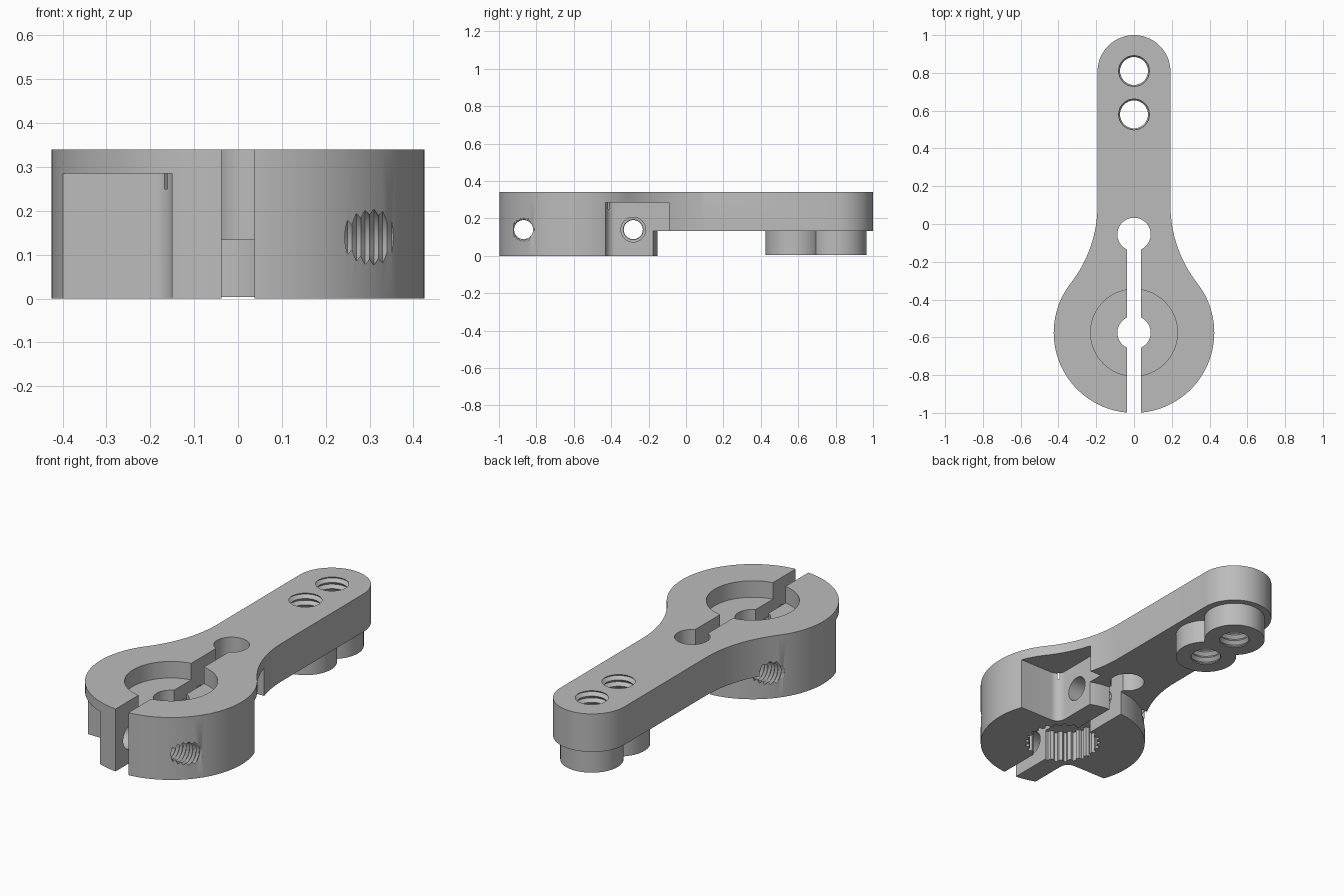
import bpy, bmesh
from math import sin, cos, pi, radians, atan2
from mathutils import Matrix, Vector

if "Cube" in bpy.data.objects:
    bpy.data.objects.remove(bpy.data.objects["Cube"], do_unlink=True)

TOP = 0.34       # overall height
UNDER = 0.133    # underside of the arm
HUB_Y = -0.575   # centre of the clamp hub
HUB_R = 0.425
ARM_R = 0.193    # half width of the arm
SCREW_Z = 0.14

grey = bpy.data.materials.new("satin grey metal")
grey.use_nodes = True
grey.diffuse_color = (0.5, 0.5, 0.5, 1)
grey.node_tree.nodes["Principled BSDF"].inputs["Base Color"].default_value = (0.5, 0.5, 0.5, 1)


def arc(cx, cy, r, a0, a1, n):
    """Points along an arc, angles in degrees."""
    angles = [radians(a0 + (a1 - a0) * i / n) for i in range(n + 1)]
    return [(cx + r * cos(a), cy + r * sin(a)) for a in angles]


def finish(name, bm):
    bmesh.ops.recalc_face_normals(bm, faces=bm.faces)
    mesh = bpy.data.meshes.new(name)
    bm.to_mesh(mesh)
    bm.free()
    mesh.materials.append(grey)
    obj = bpy.data.objects.new(name, mesh)
    bpy.context.collection.objects.link(obj)
    return obj


def prism(name, points, z0, z1, top_bevel=0, bottom_bevel=0):
    """Extrude a flat outline, optionally rounding its rims."""
    bm = bmesh.new()
    low = [bm.verts.new((x, y, z0)) for x, y in points]
    high = [bm.verts.new((x, y, z1)) for x, y in points]
    n = len(points)
    bottom, top = bm.faces.new(low[::-1]), bm.faces.new(high)
    for i in range(n):
        j = (i + 1) % n
        bm.faces.new((low[i], low[j], high[j], high[i]))
    for face, size in ((top, top_bevel), (bottom, bottom_bevel)):
        if size:
            bmesh.ops.bevel(bm, geom=list(face.edges), offset=size, segments=3,
                            profile=0.5, affect='EDGES')
    return finish(name, bm)


def disc(name, y, r, z0, z1, **kw):
    return prism(name, arc(0, y, r, 0, 360, 64)[:-1], z0, z1, **kw)


def thread(name, r_in, r_out, pitch, length, matrix, sides=32):
    """Ridged rod used to cut a threaded hole, or a plain one if radii match."""
    bm = bmesh.new()
    rings = []
    for k in range(int(2 * length / pitch) + 1):
        r = r_out if k % 2 else r_in
        rings.append([bm.verts.new(matrix @ Vector((x, y, k * pitch / 2)))
                      for x, y in arc(0, 0, r, 0, 360, sides)[:-1]])
    for a, b in zip(rings, rings[1:]):
        for i in range(sides):
            j = (i + 1) % sides
            bm.faces.new((a[i], a[j], b[j], b[i]))
    bm.faces.new(rings[0][::-1])
    bm.faces.new(rings[-1])
    return finish(name, bm)


def combine(target, other, operation='DIFFERENCE'):
    other.hide_render = True
    mod = target.modifiers.new(operation.lower(), 'BOOLEAN')
    mod.operation, mod.solver, mod.object = operation, 'EXACT', other
    graph = bpy.context.evaluated_depsgraph_get()
    mesh = bpy.data.meshes.new_from_object(target.evaluated_get(graph))
    target.modifiers.clear()
    target.data = mesh
    bpy.data.objects.remove(other, do_unlink=True)


# Keyhole outline: hub arc, concave neck, straight arm, round tip
neck_y = 0.1
rise = neck_y - HUB_Y
neck_r = (ARM_R ** 2 + rise ** 2 - HUB_R ** 2) / (2 * (HUB_R - ARM_R))
bend = atan2(rise, ARM_R + neck_r) * 180 / pi
side = arc(0, HUB_Y, HUB_R, -90, bend, 40)
side += arc(ARM_R + neck_r, neck_y, neck_r, 180 + bend, 180, 16)[1:]
side += arc(0, 1 - ARM_R, ARM_R, 0, 90, 20)
outline = side + [(-x, y) for x, y in side[-2:0:-1]]
body = prism("clamp_arm", outline, 0, TOP, top_bevel=0.012)

# Clear the space under the arm, leaving the round hub
under = arc(0, HUB_Y, HUB_R, 40, 140, 40)
wide = arc(0, HUB_Y, 1.6, 140, 40, 1)
under += [wide[0], (-1.3, 2), (1.3, 2), wide[1]]
combine(body, prism("under_cutter", under, -0.1, UNDER))

# Threaded bosses below the tip
for y in (0.81, 0.58):
    combine(body, disc("boss", y, 0.156, 0.004, 0.2, bottom_bevel=0.012), 'UNION')
for y in (0.81, 0.58):
    combine(body, thread("tip_thread", 0.074, 0.09, 0.034, 0.5,
                         Matrix.Translation((0, y, -0.06))))

# Screw pockets and clamp screws, the second turned half a turn about the hub
for s in (1, -1):
    pocket = [(0.7, -0.43), (0.7, -0.09)] + [(0.15, -0.09)]
    pocket += arc(0.2, -0.38, 0.05, 180, 270, 8)
    pocket = [(s * x, HUB_Y + s * (y - HUB_Y)) for x, y in pocket]
    combine(body, prism("pocket_cutter", pocket, -0.1, 0.285))
    centre = Matrix.Translation((0, HUB_Y + s * 0.293, SCREW_Z))
    outward = centre @ Matrix.Rotation(s * pi / 2, 4, 'Y')
    inward = centre @ Matrix.Rotation(-s * pi / 2, 4, 'Y')
    combine(body, thread("clearance_cutter", 0.066, 0.066, 0.6, 0.6, outward))
    combine(body, thread("screw_thread", 0.051, 0.064, 0.02, 0.5, inward))

# Top recess, centre hole and splined bore in the hub
combine(body, disc("recess_cutter", HUB_Y, 0.23, 0.25, 0.5))
combine(body, disc("centre_cutter", HUB_Y, 0.088, -0.1, 0.5))
teeth = 25
spline = []
for i in range(teeth):
    for part, r in ((0, 0.178), (0.4, 0.178), (0.55, 0.194), (0.85, 0.194)):
        a = 2 * pi * (i + part) / teeth
        spline.append((r * cos(a), HUB_Y + r * sin(a)))
combine(body, prism("spline_cutter", spline, -0.1, 0.17))

# Clamping slot ending in a relief hole
slot = [(-0.038, -1.3), (0.038, -1.3), (0.038, -0.06), (-0.038, -0.06)]
combine(body, prism("slot_cutter", slot, -0.1, 0.5))
combine(body, disc("relief_cutter", -0.055, 0.088, -0.1, 0.5))

# Smooth curved walls, crisp edges
bpy.ops.object.select_all(action='DESELECT')
body.select_set(True)
bpy.context.view_layer.objects.active = body
bpy.ops.object.shade_smooth_by_angle(angle=radians(30))
